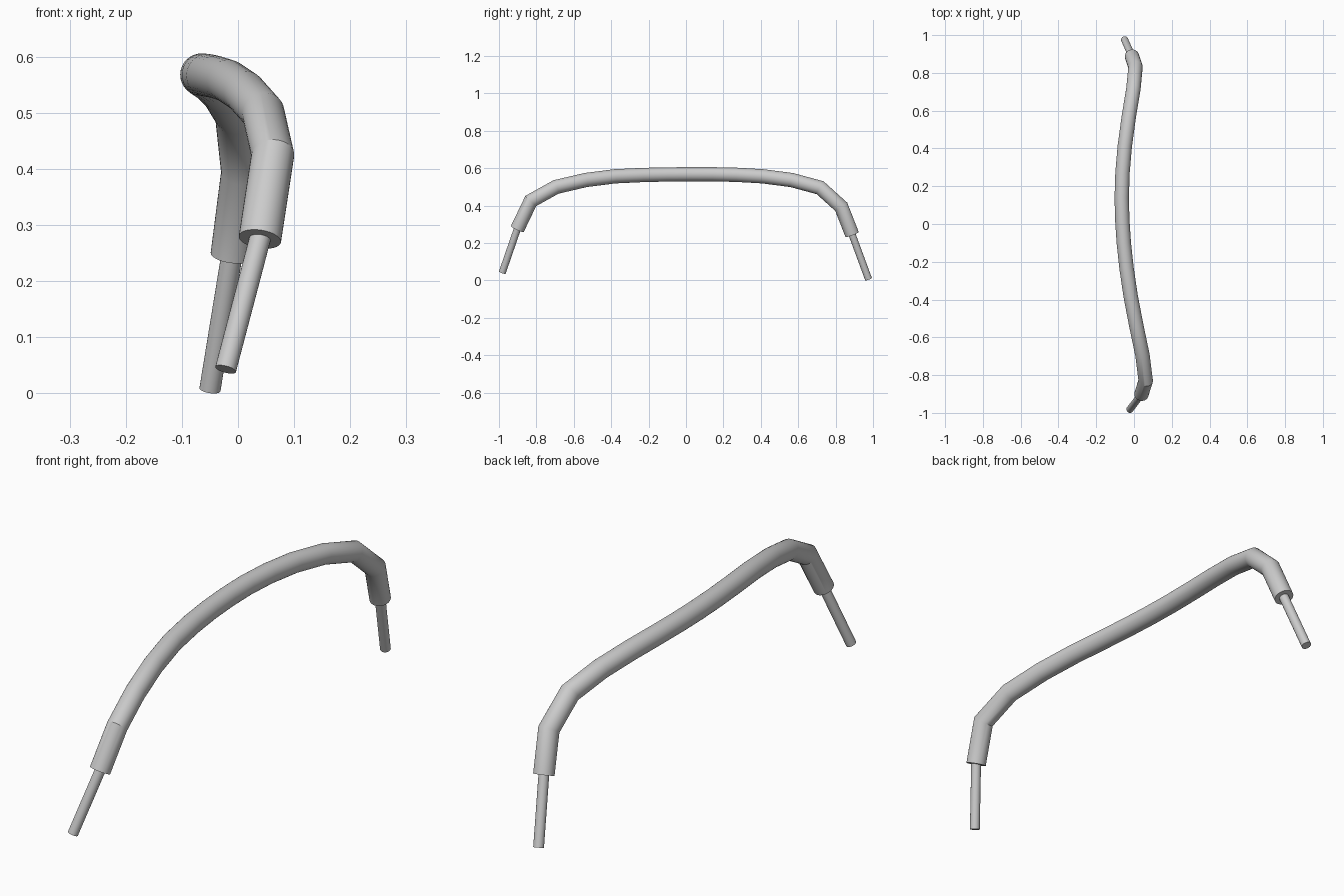
import bpy, bmesh
from math import sin, cos, pi, radians
from mathutils import Vector

if "Cube" in bpy.data.objects:
    bpy.data.objects.remove(bpy.data.objects["Cube"])


def tube(name, points, radius, sides=32):
    """Round tube swept along a polyline with mitred joints and flat caps."""
    pts = [Vector(p) for p in points]
    dirs = [(b - a).normalized() for a, b in zip(pts, pts[1:])]
    u = dirs[0].orthogonal().normalized()
    v = dirs[0].cross(u)
    ring = [pts[0] + radius * (cos(2 * pi * i / sides) * u + sin(2 * pi * i / sides) * v)
            for i in range(sides)]
    bm = bmesh.new()
    loops = [[bm.verts.new(c) for c in ring]]
    for k, d in enumerate(dirs):
        # slide the ring along the segment onto the mitre plane
        n = (d + dirs[k + 1]).normalized() if k + 1 < len(dirs) else d
        ring = [c + d * ((pts[k + 1] - c).dot(n) / d.dot(n)) for c in ring]
        loops.append([bm.verts.new(c) for c in ring])
    for a, b in zip(loops, loops[1:]):
        for i in range(sides):
            j = (i + 1) % sides
            bm.faces.new((a[i], a[j], b[j], b[i]))
    bm.faces.new(loops[0][::-1])
    bm.faces.new(loops[-1])
    bmesh.ops.recalc_face_normals(bm, faces=bm.faces)
    me = bpy.data.meshes.new(name)
    bm.to_mesh(me)
    bm.free()
    ob = bpy.data.objects.new(name, me)
    bpy.context.collection.objects.link(ob)
    bpy.ops.object.select_all(action='DESELECT')
    ob.select_set(True)
    bpy.context.view_layer.objects.active = ob
    bpy.ops.object.shade_smooth_by_angle(angle=radians(30))
    return ob


# Thick curved handle
path = [
    (0.039, -0.902, 0.275), (0.062, -0.830, 0.425), (0.045, -0.695, 0.500),
    (0.012, -0.537, 0.537), (-0.018, -0.380, 0.557), (-0.040, -0.230, 0.564),
    (-0.054, -0.100, 0.567), (-0.062, 0.020, 0.568), (-0.065, 0.140, 0.568),
    (-0.061, 0.270, 0.565), (-0.049, 0.410, 0.557), (-0.028, 0.565, 0.537),
    (-0.003, 0.717, 0.496), (0.008, 0.830, 0.394), (-0.011, 0.888, 0.246),
]
tube("handle", path, 0.038)

# Thin end rods, started slightly inside the handle
for name, end, foot in (("front_rod", path[0], (-0.022, -0.982, 0.043)),
                        ("back_rod", path[-1], (-0.050, 0.976, 0.007))):
    e, f = Vector(end), Vector(foot)
    tube(name, [e + (e - f) * 0.1, f], 0.019, 24)
